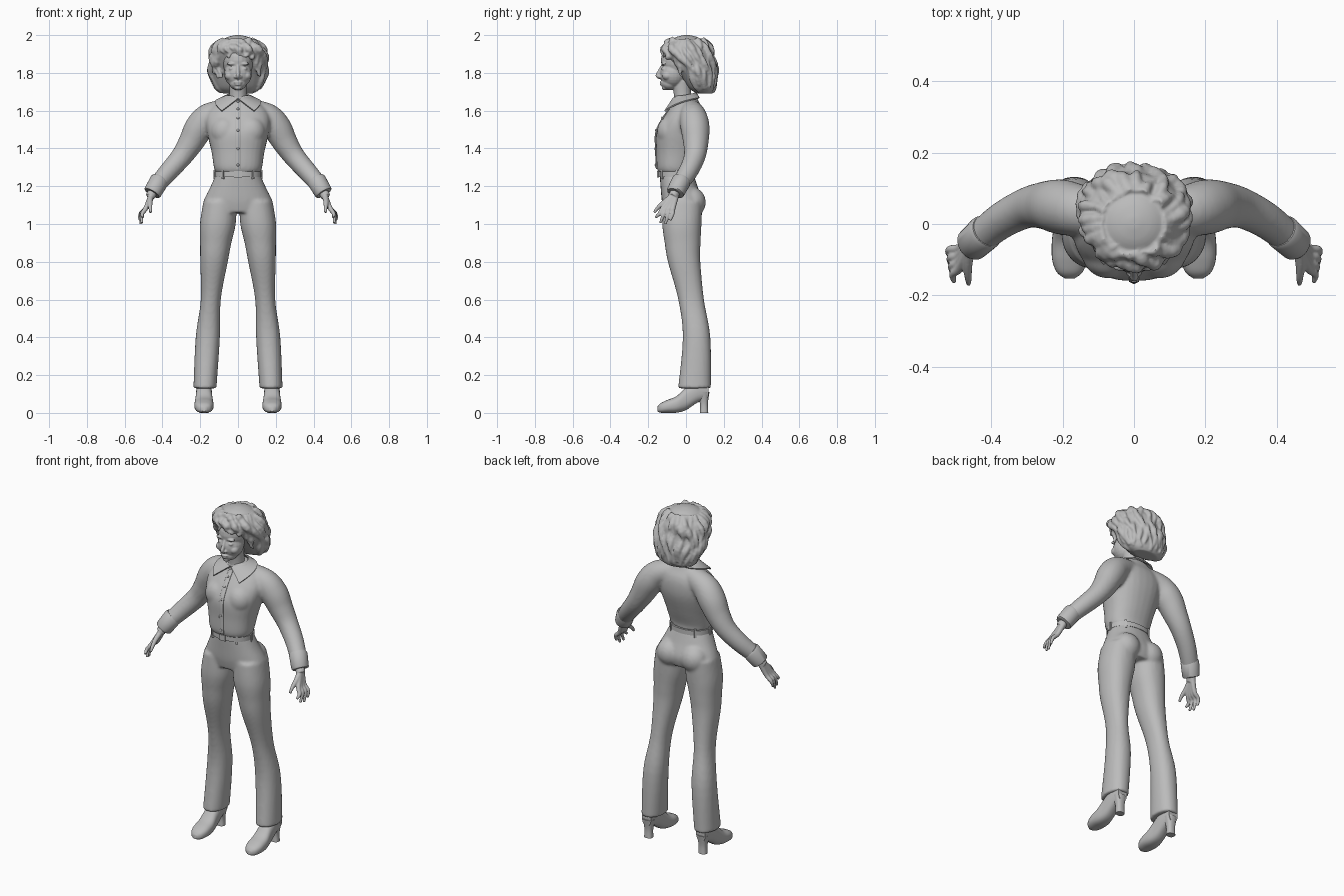
import bpy, bmesh, math, random
from mathutils import Vector, Matrix

random.seed(4)
cube = bpy.data.objects.get("Cube")
if cube:
    bpy.data.objects.remove(cube)

grey = bpy.data.materials.new("plain grey")
grey.use_nodes = True
grey.diffuse_color = (0.5, 0.5, 0.5, 1)
grey.node_tree.nodes["Principled BSDF"].inputs["Base Color"].default_value = (0.5, 0.5, 0.5, 1)
SIDES = (1, -1)


def spline(rows, steps=5):
    """Smoothly resample rows of numbers."""
    out = []
    for i in range(len(rows) - 1):
        a, b, c, d = rows[max(i - 1, 0)], rows[i], rows[i + 1], rows[min(i + 2, len(rows) - 1)]
        for k in range(steps):
            t = k / steps
            out.append(tuple(
                q + t * ((r - p) / 2 + t * ((p - 2.5 * q + 2 * r - s / 2) + t * (1.5 * (q - r) + (s - p) / 2)))
                for p, q, r, s in zip(a, b, c, d)))
    return out + [tuple(rows[-1])]


def skin(bm, rings):
    """Closed skin over equally sized rings."""
    loops = [[bm.verts.new(p) for p in ring] for ring in rings]
    n = len(loops[0])
    for lo, hi in zip(loops, loops[1:]):
        for i in range(n):
            bm.faces.new((lo[i], lo[(i + 1) % n], hi[(i + 1) % n], hi[i]))
    bm.faces.new(loops[0][::-1])
    bm.faces.new(loops[-1])


def ring(c, u, v, e=2.0, n=28):
    def bend(w):
        return math.copysign(abs(w) ** (2 / e), w)
    return [c + u * bend(math.cos(i * math.tau / n)) + v * bend(math.sin(i * math.tau / n)) for i in range(n)]


def stack(bm, rows, e=2.0, side=1):
    """Level sections: z, centre x, centre y, half width, half depth."""
    skin(bm, [ring(Vector((x * side, y, z)), Vector((a, 0, 0)), Vector((0, b, 0)), e) for z, x, y, a, b in rows])


def tube(bm, rows, side=1, n=14):
    """Round sections along a path: x, y, z, radius."""
    pts = [Vector((r[0] * side, r[1], r[2])) for r in rows]
    rings = []
    for i, p in enumerate(pts):
        t = (pts[min(i + 1, len(pts) - 1)] - pts[max(i - 1, 0)]).normalized()
        u = t.cross(Vector((0.2, 1, 0.1))).normalized()
        rings.append(ring(p, u * rows[i][3], t.cross(u) * rows[i][3], 2, n))
    skin(bm, rings)


def ball(bm, c, r):
    m = Matrix.Translation(c) @ Matrix.Diagonal((*r, 1))
    bmesh.ops.create_uvsphere(bm, u_segments=24, v_segments=14, radius=1, matrix=m)


def finish(name, bm, voxel=0, relax=0, thick=0):
    bmesh.ops.recalc_face_normals(bm, faces=bm.faces[:])
    me = bpy.data.meshes.new(name)
    bm.to_mesh(me)
    bm.free()
    ob = bpy.data.objects.new(name, me)
    bpy.context.collection.objects.link(ob)
    if thick:
        ob.modifiers.new("Thickness", "SOLIDIFY").thickness = thick
    if voxel:
        mod = ob.modifiers.new("Fuse", "REMESH")
        mod.mode, mod.voxel_size = "VOXEL", voxel
    if relax:
        mod = ob.modifiers.new("Relax", "SMOOTH")
        mod.factor, mod.iterations = 0.5, relax
    bpy.context.view_layer.update()
    ev = ob.evaluated_get(bpy.context.evaluated_depsgraph_get())
    me = bpy.data.meshes.new_from_object(ev)
    ob.modifiers.clear()
    ob.data = me
    me.materials.clear()
    me.materials.append(grey)
    me.polygons.foreach_set("use_smooth", [True] * len(me.polygons))
    if not voxel:
        me.set_sharp_from_angle(angle=math.radians(40))


# Trousers: pelvis, seat and flared legs
bm = bmesh.new()
stack(bm, spline([(1.265, 0, -.05, .116, .09), (1.2, 0, -.037, .145, .098), (1.12, 0, -.02, .183, .108),
                  (1.06, 0, -.02, .19, .095)]), 2.2)
leg = spline([(1.12, .095, -.018, .088, .105), (1, .107, -.022, .095, .104), (.9, .118, -.018, .083, .095),
              (.8, .127, -.01, .073, .086), (.6, .144, .027, .053, .068), (.4, .16, .056, .064, .073),
              (.13, .175, .045, .061, .087)])
for s in SIDES:
    stack(bm, leg, 2.2, s)
    ball(bm, (.08 * s, .03, 1.115), (.078, .075, .08))
finish("trousers", bm, .009, 4)

# Blouse: torso with shoulders and sleeves
torso = spline([(1.27, 0, -.052, .116, .092), (1.3, 0, -.058, .128, .097), (1.38, 0, -.045, .14, .112),
                (1.48, 0, -.03, .163, .128), (1.55, 0, -.012, .172, .116), (1.6, 0, 0, .155, .095),
                (1.64, 0, .002, .115, .07), (1.68, 0, -.005, .07, .058)])
arm = spline([(.04, .02, 1.61, .055), (.15, .037, 1.57, .072), (.205, .048, 1.51, .077), (.25, .052, 1.43, .067),
              (.3, .045, 1.355, .057), (.37, .01, 1.275, .051), (.44, -.045, 1.195, .045)])
bm = bmesh.new()
stack(bm, torso, 2.3)
for s in SIDES:
    tube(bm, arm, s, 24)
    ball(bm, (.07 * s, -.085, 1.49), (.075, .068, .08))
finish("blouse", bm, .009, 4)

# Button strip and buttons follow the chest
front = [(r[0], r[2] - r[4]) for r in torso[4:-4]]
bm = bmesh.new()
stack(bm, [(z, 0, y, .014, .006) for z, y in front])
finish("button_strip", bm)
bm = bmesh.new()
for z, y in front[2::5]:
    ball(bm, (0, y - .006, z), (.007, .004, .007))
finish("buttons", bm)

# Pointed collar, wrapped from the nape to the throat
for s, word in zip(SIDES, ("left", "right")):
    bm = bmesh.new()
    pairs = []
    for i in range(15):
        t = i / 14
        a, b = math.pi * t, math.pi * t * .78
        top = (s * .062 * math.sin(a), -.01 + .062 * math.cos(a), 1.7 - .035 * t)
        low = (s * (.1 + .035 * t) * math.sin(b), -.01 + (.08 + .055 * t) * math.cos(b), 1.67 - .07 * t ** 3)
        pairs.append((bm.verts.new(top), bm.verts.new(low)))
    for (a, b), (c, d) in zip(pairs, pairs[1:]):
        bm.faces.new((a, b, d, c))
    finish(word + "_collar", bm, thick=.007)

    # Cuff
    bm = bmesh.new()
    tube(bm, [(.412, -.02, 1.235, .046), (.417, -.024, 1.228, .051), (.452, -.056, 1.168, .048),
              (.455, -.058, 1.163, .043)], s, 24)
    finish(word + "_cuff", bm)

    # Hand: palm, four fingers and thumb
    bm = bmesh.new()
    tube(bm, spline([(.44, -.045, 1.19, .025), (.465, -.07, 1.145, .026)]), s)
    for k in range(4):
        y = -.122 + .018 * k
        tip = (.503 + .006 * k, -.162 + .026 * k, 1.035 - .03 * min(k, 1) - .006 * (k == 2) + .014 * (k == 3), .007)
        tube(bm, spline([(.458, -.066 + .005 * k, 1.155, .016), (.487, y, 1.085, .013),
                         (.507 + .003 * k, y - .018 + .005 * k, 1.055, .0105), tip]), s)
    tube(bm, spline([(.462, -.075, 1.145, .016), (.466, -.115, 1.115, .014), (.464, -.15, 1.085, .01),
                     (.463, -.168, 1.06, .007)]), s)
    finish(word + "_hand", bm, .004, 2)

    # Shoe: lengthwise sections of y, centre z, half width, half height
    bm = bmesh.new()
    shoe = spline([(-.152, .02, .014, .012), (-.135, .026, .036, .025), (-.1, .034, .049, .034),
                   (-.05, .045, .05, .044), (0, .075, .044, .06), (.06, .112, .04, .058), (.118, .122, .03, .046)])
    skin(bm, [ring(Vector((.18 * s, y, z)), Vector((w, 0, 0)), Vector((0, 0, h)), 2.5) for y, z, w, h in shoe])
    finish(word + "_shoe", bm)
    bm = bmesh.new()
    stack(bm, spline([(0, .18, .096, .025, .022), (.05, .18, .095, .024, .021), (.11, .18, .09, .036, .034)]), 2.5, s)
    finish(word + "_shoe_heel", bm)

# Belt with loops and buckle
bm = bmesh.new()
stack(bm, [(z, 0, -.05, .124, .097) for z in (1.25, 1.278)], 2.2)
finish("belt", bm)
bm = bmesh.new()
for deg in (40, 90, 140, 220, 270, 320):
    a = math.radians(deg)
    m = Matrix.Translation((.122 * math.sin(a), -.05 - .097 * math.cos(a), 1.262)) @ Matrix.Rotation(a, 4, "Z")
    bmesh.ops.create_cube(bm, size=1, matrix=m @ Matrix.Diagonal((.012, .016, .05, 1)))
finish("belt_loops", bm)
bm = bmesh.new()
bmesh.ops.create_cube(bm, size=1, matrix=Matrix.Translation((0, -.148, 1.264)) @ Matrix.Diagonal((.04, .01, .034, 1)))
finish("buckle", bm)

# Head with face and neck
bm = bmesh.new()
stack(bm, spline([(1.62, 0, -.01, .056, .055), (1.68, 0, -.018, .046, .046), (1.76, 0, -.025, .048, .05)]))
ball(bm, (0, -.025, 1.865), (.084, .108, .1))
ball(bm, (0, -.068, 1.795), (.073, .07, .075))
ball(bm, (0, -.086, 1.745), (.046, .045, .036))
ball(bm, (0, -.112, 1.722), (.019, .017, .014))
tube(bm, spline([(0, -.126, 1.835, .009), (0, -.141, 1.805, .01), (0, -.15, 1.785, .011), (0, -.134, 1.77, .007)]))
ball(bm, (0, -.128, 1.75), (.023, .012, .006))
ball(bm, (0, -.126, 1.739), (.019, .012, .007))
for s in SIDES:
    ball(bm, (.013 * s, -.136, 1.779), (.009, .011, .008))
    ball(bm, (.033 * s, -.119, 1.822), (.016, .011, .009))
    ball(bm, (.034 * s, -.119, 1.848), (.026, .013, .008))
    ball(bm, (.045 * s, -.098, 1.785), (.026, .028, .024))
finish("head", bm, .004, 2)

# Hair: a rounded mass covered in drooping curls
mass = spline([(1.69, 0, .1, .075, .04), (1.72, 0, .085, .12, .07), (1.8, 0, .06, .147, .1), (1.87, 0, .026, .147, .12),
               (1.92, 0, .008, .136, .13), (1.96, 0, .004, .105, .1), (1.988, 0, .004, .06, .06),
               (2.0, 0, .004, .015, .015)], 8)
bm = bmesh.new()
stack(bm, mass)
for i in range(34):
    a = (i + random.uniform(-.3, .3)) * math.tau / 34
    away = min(a % math.tau, math.tau - a % math.tau)
    end = 1.885 if away < .6 else 1.77 if away < 1.15 else 1.71
    end += random.uniform(-.015, .025)
    phase, thick = random.uniform(0, 6), random.uniform(.013, .022)
    path = []
    for k in range(15):
        t = k / 14
        z = 1.975 + (end - 1.975) * t
        level = max(z, 1.915) if away < .75 else max(z, 1.83) if away < 1.15 else z
        row = min(mass, key=lambda r: abs(r[0] - level))
        b = a + .1 * math.sin(phase + 8 * t)
        g = 1.0 + .04 * math.sin(phase + 11 * t)
        size = thick * (.75 + .3 * math.sin(phase + 14 * t)) * (1 - .45 * t ** 4)
        path.append((row[3] * g * math.sin(b), row[2] - row[4] * g * math.cos(b), z, size))
    tube(bm, path, 1, 10)
finish("hair", bm, .006, 2)
